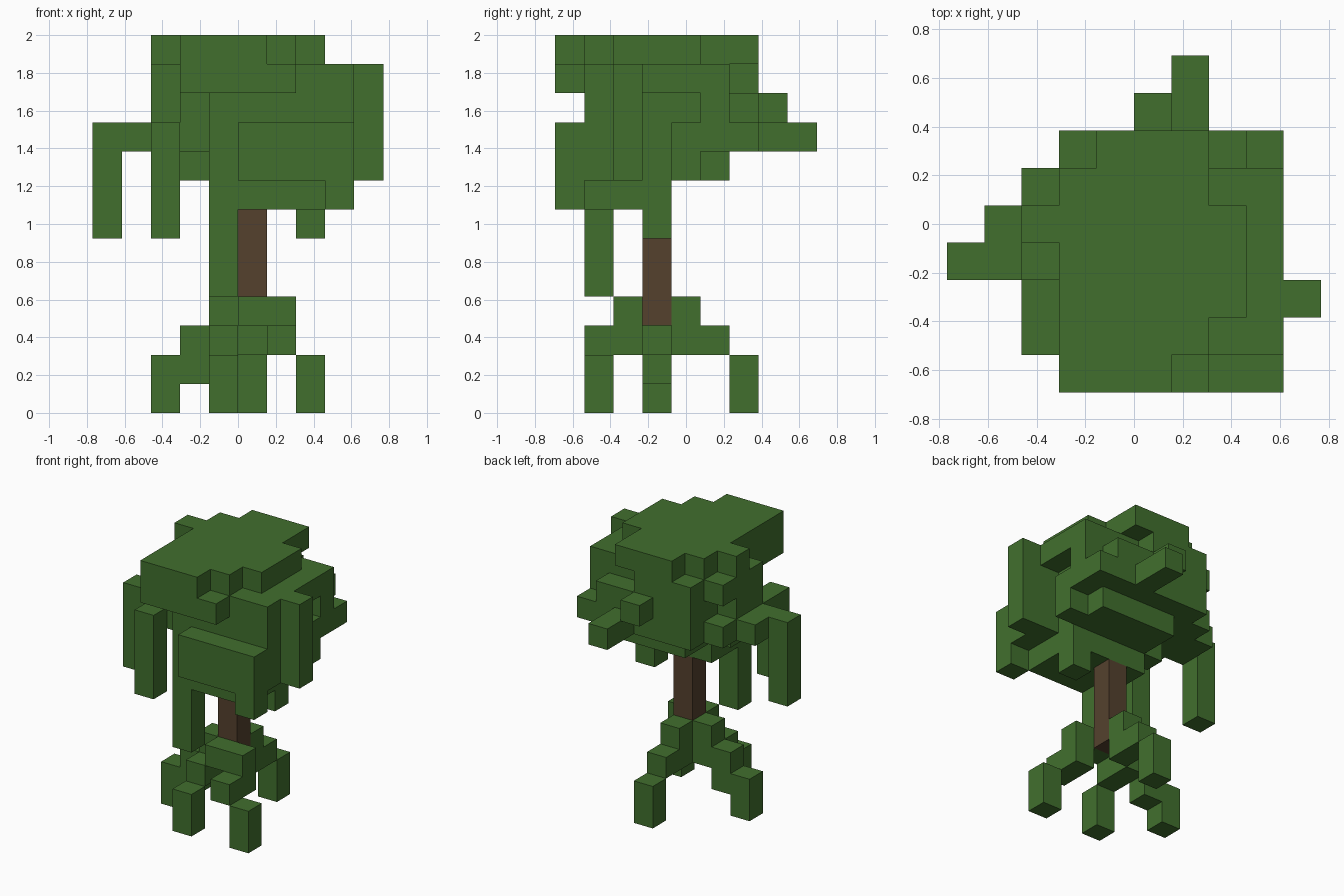
import bpy, bmesh
from mathutils import Vector

cube = bpy.data.objects.get("Cube")
if cube:
    bpy.data.objects.remove(cube, do_unlink=True)

CELL = 2 / 13
ORIGIN = Vector((-5, -4.5, 0))


def material(name, color):
    m = bpy.data.materials.new(name)
    m.use_nodes = True
    m.diffuse_color = color
    bsdf = next(n for n in m.node_tree.nodes if n.type == 'BSDF_PRINCIPLED')
    bsdf.inputs["Base Color"].default_value = color
    bsdf.inputs["Roughness"].default_value = 0.9
    return m


LEAF = material("leaf green", (0.053, 0.159, 0.027, 1))
BARK = material("bark brown", (0.089, 0.053, 0.027, 1))


def column(x, y, bottom, top):
    """Cells of an upright post, top level included."""
    return {(x, y, z) for z in range(bottom, top + 1)}


# Canopy floor plans from the lowest level up; rows run front to back, left to right
CANOPY_BASE = 7
PLANS = [
    """........#.
       ....####..
       ....####..
       ....####..""",
    """.....####.
       ....#####.
       ....######
       ...#####..
       ....#####.
       ....####..""",
    """.....####.
       ....#####.
       ..########
       .#######..
       .########.
       ..#######.
       ...######.
       ......#...
       ......#...""",
    """..........
       ....#####.
       ...#######
       ..######..
       ..######..
       ...######.
       ...#####..
       .....#....""",
    """...####...
       ...######.
       ...#######
       ..#######.
       ..#######.
       ..#######.
       ...###....""",
    """...###....
       ...####...
       ...#####..
       ...#####..
       ..######..
       ...####...
       ....###...""",
]
canopy = {(x, y, CANOPY_BASE + level)
          for level, plan in enumerate(PLANS)
          for y, row in enumerate(plan.split())
          for x, mark in enumerate(row) if mark == "#"}

parts = {
    "canopy": (canopy, LEAF),
    "trunk": (column(5, 3, 3, 6), BARK),
    # Hanging vines
    "right_vine": (column(0, 3, 6, 9), LEAF),
    "front_right_vine": (column(2, 1, 6, 9), LEAF),
    "front_vine": (column(4, 1, 4, 6), LEAF),
    "left_vine": (column(7, 3, 6, 6), LEAF),
    # Stepped roots
    "front_right_root": (column(4, 1, 0, 1) | column(4, 2, 2, 2), LEAF),
    "front_left_root": (column(7, 1, 0, 1) | column(6, 1, 2, 2)
                        | column(6, 2, 2, 3) | column(5, 2, 3, 3), LEAF),
    "right_root": (column(2, 3, 0, 1) | column(3, 3, 1, 2) | column(4, 3, 2, 3), LEAF),
    "back_root": (column(5, 6, 0, 1) | column(5, 5, 2, 2) | column(5, 4, 2, 3), LEAF),
}
filled = set().union(*(cells for cells, _ in parts.values()))


def build(name, cells, mat):
    """Skin the open sides of the cells and merge flat areas."""
    bm = bmesh.new()
    for cell in sorted(cells):
        for axis in range(3):
            for side in (-1, 1):
                n = Vector((0, 0, 0))
                n[axis] = side
                if tuple(int(c + d) for c, d in zip(cell, n)) in filled:
                    continue
                u, v = Vector((0, 0, 0)), Vector((0, 0, 0))
                u[(axis + 1) % 3] = 0.5
                v[(axis + 2) % 3] = 0.5 * side
                mid = Vector(cell) + Vector((0.5, 0.5, 0.5)) + n / 2 + ORIGIN
                corners = (-u - v, u - v, u + v, -u + v)
                bm.faces.new([bm.verts.new((mid + c) * CELL) for c in corners])
    bmesh.ops.remove_doubles(bm, verts=bm.verts, dist=CELL / 100)
    bmesh.ops.dissolve_limit(bm, angle_limit=0.01, verts=bm.verts, edges=bm.edges)
    mesh = bpy.data.meshes.new(name)
    bm.to_mesh(mesh)
    bm.free()
    mesh.materials.append(mat)
    bpy.context.collection.objects.link(bpy.data.objects.new(name, mesh))


for name, (cells, mat) in parts.items():
    build(name, cells, mat)
